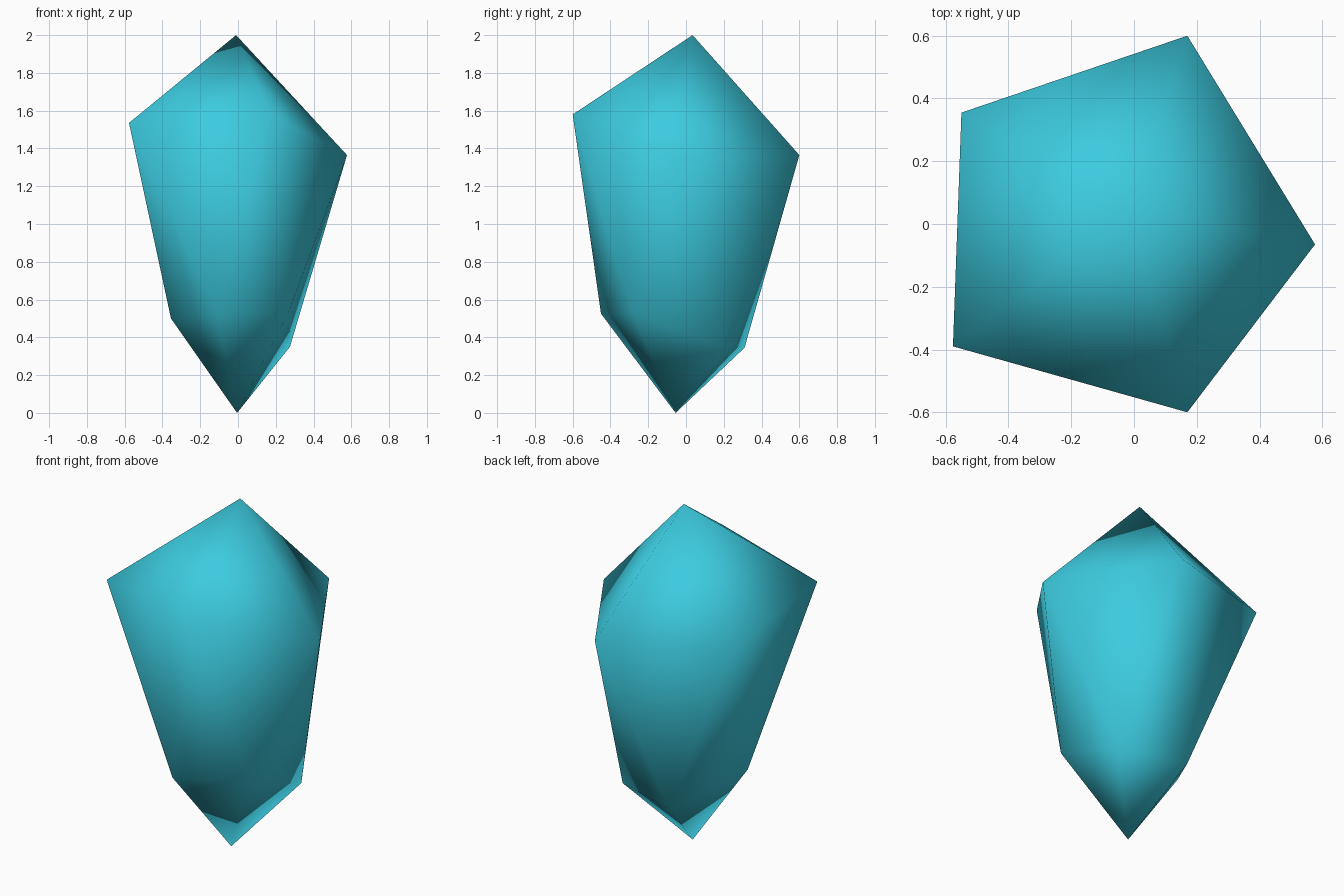
import bpy
import bmesh

cube = bpy.data.objects.get("Cube")
if cube:
    bpy.data.objects.remove(cube, do_unlink=True)

# Crystal material
teal = bpy.data.materials.new("teal_crystal")
teal.use_nodes = True
colour = (0.045, 0.60, 0.745, 1.0)
teal.diffuse_color = colour
teal.node_tree.nodes["Principled BSDF"].inputs["Base Color"].default_value = colour

# Irregular crystal: two tips and two staggered rings of five corners
top_tip = (-0.01, 0.035, 2.0)
bottom_tip = (-0.005, -0.055, 0.0)
shoulder_ring = [(0.577, -0.065, 1.365), (0.17, 0.60, 1.365), (-0.55, 0.355, 1.41),
                 (-0.577, -0.39, 1.535), (0.17, -0.60, 1.58)]
base_ring = [(0.275, 0.193, 0.35), (-0.11, 0.31, 0.345), (-0.355, -0.064, 0.50),
             (-0.11, -0.45, 0.525), (0.267, -0.285, 0.53)]

bm = bmesh.new()
top = bm.verts.new(top_tip)
bottom = bm.verts.new(bottom_tip)
upper = [bm.verts.new(p) for p in shoulder_ring]
lower = [bm.verts.new(p) for p in base_ring]

# Crown, zigzag belt and pointed base
count = len(upper)
for i in range(count):
    j = (i + 1) % count
    bm.faces.new((top, upper[i], upper[j]))
    bm.faces.new((upper[i], lower[i], upper[j]))
    bm.faces.new((lower[i], lower[j], upper[j]))
    bm.faces.new((bottom, lower[j], lower[i]))
bmesh.ops.recalc_face_normals(bm, faces=bm.faces)
for face in bm.faces:
    face.smooth = True

mesh = bpy.data.meshes.new("crystal")
bm.to_mesh(mesh)
bm.free()
mesh.materials.append(teal)
crystal = bpy.data.objects.new("crystal", mesh)
bpy.context.scene.collection.objects.link(crystal)
